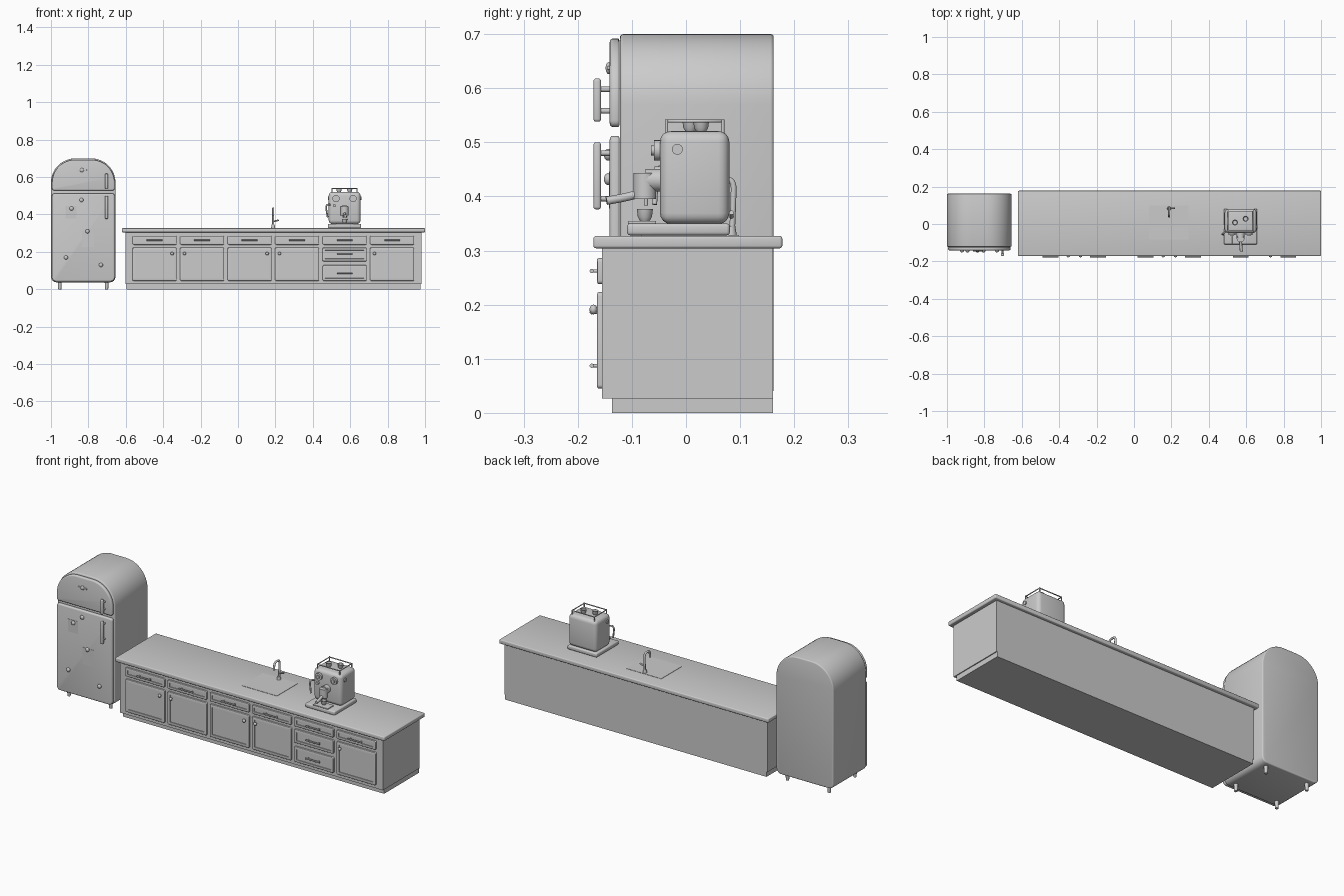
import bpy, bmesh, math
from mathutils import Vector

if "Cube" in bpy.data.objects:
    bpy.data.objects.remove(bpy.data.objects["Cube"])


def finish(name, bm, angle=35):
    bmesh.ops.recalc_face_normals(bm, faces=bm.faces[:])
    me = bpy.data.meshes.new(name)
    bm.to_mesh(me)
    bm.free()
    me.shade_smooth()
    me.set_sharp_from_angle(angle=math.radians(angle))
    ob = bpy.data.objects.new(name, me)
    bpy.context.collection.objects.link(ob)
    return ob


def box(name, x, y, z, bevel=0.0, seg=3):
    bm = bmesh.new()
    bmesh.ops.create_cube(bm, size=1)
    for v in bm.verts:
        v.co = [sum(r) / 2 + c * (r[1] - r[0]) for r, c in zip((x, y, z), v.co)]
    if bevel:
        bmesh.ops.bevel(bm, geom=bm.edges[:], offset=bevel, segments=seg, profile=0.5, affect='EDGES')
    return finish(name, bm)


def slab(name, x, y, z, r_bot, r_top, bevel=0.006, back_bevel=0.0, inset=0.0):
    """Rounded rectangle in the front plane, extruded from y[1] forward to y[0]."""
    bm = bmesh.new()
    pts = []
    corners = [(x[1], z[0], -1, 1, r_bot, -90), (x[1], z[1], -1, -1, r_top, 0),
               (x[0], z[1], 1, -1, r_top, 90), (x[0], z[0], 1, 1, r_bot, 180)]
    for cx, cz, sx, sz, r, a0 in corners:
        n = 12 if r > 0.05 else 4
        for i in range(n + 1):
            a = math.radians(a0 + 90 * i / n)
            pts.append((cx + sx * r + r * math.cos(a), cz + sz * r + r * math.sin(a)))
    back = bm.faces.new([bm.verts.new((px, y[1], pz)) for px, pz in pts])
    ext = bmesh.ops.extrude_face_region(bm, geom=[back], use_keep_orig=True)
    new = [v for v in ext['geom'] if isinstance(v, bmesh.types.BMVert)]
    bmesh.ops.translate(bm, verts=new, vec=(0, y[0] - y[1], 0))
    bmesh.ops.recalc_face_normals(bm, faces=bm.faces[:])
    for yy, b in ((y[0], bevel), (y[1], back_bevel)):
        if b:
            rim = [e for e in bm.edges if all(abs(v.co.y - yy) < 1e-5 for v in e.verts)]
            bmesh.ops.bevel(bm, geom=rim, offset=b, segments=3, profile=0.5, affect='EDGES')
    if inset:
        bm.faces.ensure_lookup_table()
        front = [f for f in bm.faces if f.normal.y < -0.99 and len(f.verts) > 4]
        bmesh.ops.inset_region(bm, faces=front, thickness=inset)
        bmesh.ops.inset_region(bm, faces=front, thickness=0.003, depth=-0.003)
    return finish(name, bm)


def rod(name, a, b, r, r2=None, sides=20):
    a, b = Vector(a), Vector(b)
    bm = bmesh.new()
    bmesh.ops.create_cone(bm, cap_ends=True, segments=sides, radius1=r,
                          radius2=r if r2 is None else r2, depth=(b - a).length)
    q = (b - a).to_track_quat('Z', 'Y').to_matrix().to_4x4()
    bm.transform(q)
    bmesh.ops.translate(bm, verts=bm.verts[:], vec=(a + b) / 2)
    return finish(name, bm)


def ball(name, c, r, squash=1.0):
    bm = bmesh.new()
    bmesh.ops.create_uvsphere(bm, u_segments=16, v_segments=10, radius=r)
    for v in bm.verts:
        v.co = Vector((v.co.x, v.co.y * squash, v.co.z)) + Vector(c)
    return finish(name, bm)


def tube(name, pts, r, cyclic=False, kind='NURBS'):
    cu = bpy.data.curves.new(name, 'CURVE')
    cu.dimensions = '3D'
    cu.bevel_depth, cu.bevel_resolution, cu.use_fill_caps = r, 3, True
    sp = cu.splines.new(kind)
    sp.points.add(len(pts) - 1)
    for p, c in zip(sp.points, pts):
        p.co = (*c, 1)
    sp.use_cyclic_u = cyclic
    if kind == 'NURBS':
        sp.order_u, sp.use_endpoint_u, sp.resolution_u = 3, True, 8
    ob = bpy.data.objects.new(name, cu)
    bpy.context.collection.objects.link(ob)
    return ob


def lathe(name, c, profile, sides=24):
    bm = bmesh.new()
    vs = [bm.verts.new((r, 0, z)) for r, z in profile]
    es = [bm.edges.new(p) for p in zip(vs, vs[1:])]
    bmesh.ops.spin(bm, geom=vs + es, axis=(0, 0, 1), cent=(0, 0, 0), steps=sides, angle=math.tau)
    bmesh.ops.remove_doubles(bm, verts=bm.verts[:], dist=1e-5)
    bmesh.ops.translate(bm, verts=bm.verts[:], vec=c)
    return finish(name, bm)


# Fridge: arched body, two doors, legs
slab("fridge_body", (-1.0, -0.655), (-0.122, 0.162), (0.037, 0.70), 0.03, 0.13, 0.006, 0.006)
slab("fridge_lower_door", (-0.994, -0.66), (-0.141, -0.123), (0.042, 0.512), 0.02, 0.012, 0.007, 0.004)
slab("fridge_freezer_door", (-0.994, -0.66), (-0.141, -0.123), (0.528, 0.692), 0.012, 0.122, 0.007, 0.004)
for lx in (-0.953, -0.702):
    for ly in (-0.09, 0.13):
        rod("fridge_leg", (lx, ly, 0), (lx, ly, 0.042), 0.008, 0.011)

# Fridge handles on two standoffs each
for z0, z1 in ((0.538, 0.618), (0.376, 0.50)):
    box("fridge_handle", (-0.711, -0.695), (-0.171, -0.157), (z0, z1), 0.005)
    for z in (z0 + 0.02, z1 - 0.02):
        rod("handle_standoff", (-0.703, -0.16, z), (-0.703, -0.138, z), 0.005)

# Fridge badge plate, magnets and notes
box("badge_plate", (-0.862, -0.808), (-0.146, -0.14), (0.634, 0.641), 0.002)
ball("badge_centre", (-0.835, -0.143, 0.637), 0.011, 0.5)
for mx, mz in ((-0.837, 0.477), (-0.89, 0.432), (-0.805, 0.31), (-0.92, 0.17), (-0.733, 0.13)):
    ball("magnet", (mx, -0.144, mz), 0.011, 0.7)
box("note_upper", (-0.922, -0.863), (-0.1425, -0.1405), (0.378, 0.446))
box("note_lower", (-0.835, -0.77), (-0.1425, -0.1405), (0.225, 0.315))

# Cabinet run
box("toe_kick", (-0.597, 0.975), (-0.137, 0.161), (0, 0.028))
box("cabinet_body", (-0.602, 0.98), (-0.155, 0.161), (0.027, 0.306))
box("worktop", (-0.62, 1.0), (-0.171, 0.178), (0.304, 0.327), 0.005)


def drawer(cx, z0, z1):
    slab("drawer_front", (cx - 0.118, cx + 0.118), (-0.164, -0.154), (z0, z1), 0.007, 0.007, 0.003, 0, 0.011)
    z = (z0 + z1) / 2
    rod("drawer_pull", (cx - 0.042, -0.174, z), (cx + 0.042, -0.174, z), 0.004)
    for s in (-0.032, 0.032):
        rod("pull_post", (cx + s, -0.174, z), (cx + s, -0.16, z), 0.003)


knob_side = [1, -1, 1, -1, 0, -1]
for i, side in enumerate(knob_side):
    cx = -0.446 + 0.254 * i
    drawer(cx, 0.238, 0.286)
    if side == 0:
        drawer(cx, 0.149, 0.223)
        drawer(cx, 0.045, 0.129)
        continue
    slab("cabinet_door", (cx - 0.118, cx + 0.118), (-0.164, -0.154), (0.045, 0.223), 0.007, 0.007, 0.003, 0, 0.013)
    kx = cx + side * 0.094
    rod("knob_stem", (kx, -0.17, 0.191), (kx, -0.158, 0.191), 0.004)
    ball("door_knob", (kx, -0.171, 0.191), 0.009, 0.8)

# Sink and tap
box("sink_rim", (0.08, 0.292), (-0.082, 0.098), (0.32, 0.3285))
rod("tap_base", (0.188, 0.083, 0.327), (0.188, 0.083, 0.345), 0.011, 0.008)
tube("tap_spout", [(0.188, 0.085, 0.33), (0.188, 0.088, 0.40), (0.188, 0.088, 0.43), (0.188, 0.064, 0.434),
                   (0.188, 0.042, 0.43), (0.188, 0.04, 0.395)], 0.0055)
rod("tap_lever", (0.188, 0.084, 0.362), (0.218, 0.084, 0.37), 0.004)

# Coffee machine: tray, body, side knob
box("machine_tray", (0.48, 0.658), (-0.109, 0.081), (0.328, 0.35), 0.006)
box("machine_body", (0.485, 0.655), (-0.048, 0.08), (0.349, 0.521), 0.02, 4)
for mx in (0.483, 0.657):
    rod("side_disc", (mx - 0.003, -0.016, 0.487), (mx + 0.003, -0.016, 0.487), 0.01)
box("drip_grate", (0.525, 0.615), (-0.107, -0.055), (0.349, 0.355), 0.002)

# Top guard rail and stored cups
rx, ry = (0.503, 0.637), (-0.036, 0.068)
tube("cup_rail", [(rx[0], ry[0], 0.539), (rx[1], ry[0], 0.539), (rx[1], ry[1], 0.539), (rx[0], ry[1], 0.539)],
     0.003, True, 'POLY')
for px in rx:
    for py in ry:
        rod("rail_post", (px, py, 0.517), (px, py, 0.542), 0.003)
cup = [(0, 0), (0.009, 0), (0.013, 0.007), (0.015, 0.022), (0.0135, 0.022), (0.011, 0.006), (0, 0.004)]
for c in ((0.54, 0.008, 0.52), (0.597, 0.028, 0.52), (0.57, -0.076, 0.355)):
    lathe("coffee_cup", c, cup)

# Gauges, brew group and filter holder
for gx in (0.524, 0.615):
    rod("gauge", (gx, -0.046, 0.485), (gx, -0.059, 0.485), 0.019)
    rod("gauge_hub", (gx, -0.058, 0.485), (gx, -0.065, 0.485), 0.009)
rod("brew_neck", (0.57, -0.04, 0.43), (0.57, -0.075, 0.43), 0.021)
rod("brew_head", (0.57, -0.076, 0.395), (0.57, -0.076, 0.443), 0.021, sides=28)
tube("filter_handle", [(0.57, -0.09, 0.404), (0.571, -0.115, 0.397), (0.574, -0.147, 0.392)], 0.008)
for s in (-0.008, 0.008):
    rod("coffee_spout", (0.57 + s, -0.074, 0.398), (0.57 + s, -0.074, 0.383), 0.004)

# Steam wand and its knob
tube("steam_wand", [(0.495, -0.04, 0.452), (0.478, -0.05, 0.456), (0.47, -0.054, 0.44), (0.474, -0.056, 0.415),
                    (0.479, -0.058, 0.385)], 0.0045)
rod("steam_knob", (0.515, -0.044, 0.447), (0.515, -0.058, 0.447), 0.008)
